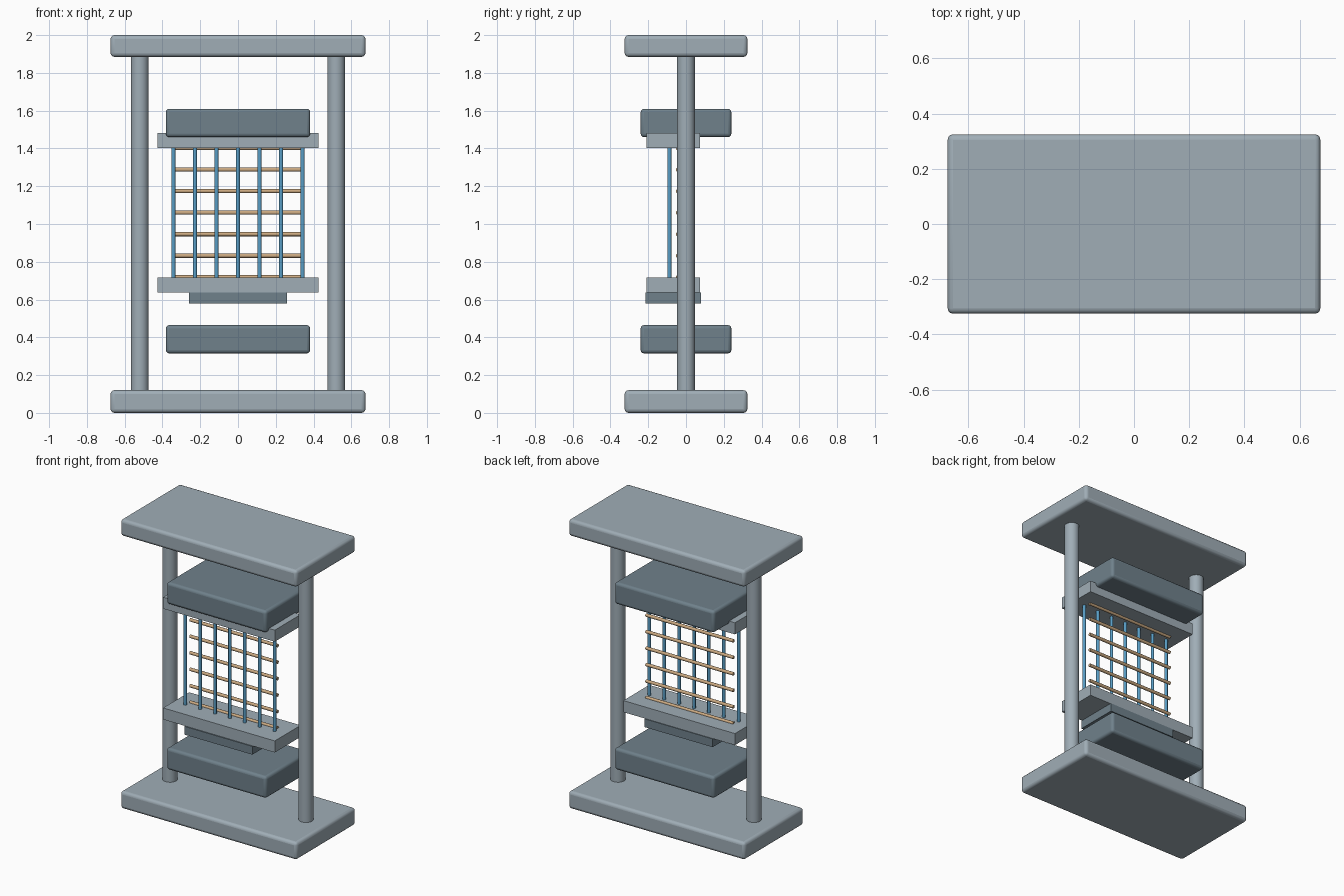
import bpy
import math

if "Cube" in bpy.data.objects:
    bpy.data.objects.remove(bpy.data.objects["Cube"])


def material(name, rgb):
    m = bpy.data.materials.new(name)
    m.diffuse_color = (*rgb, 1)
    m.use_nodes = True
    m.node_tree.nodes["Principled BSDF"].inputs["Base Color"].default_value = m.diffuse_color
    return m


light_steel = material("light steel", (0.35, 0.42, 0.47))
dark_steel = material("dark steel", (0.16, 0.22, 0.26))
blue = material("blue rod", (0.10, 0.34, 0.56))
tan = material("tan rod", (0.60, 0.40, 0.22))


def box(name, x, y, z, mat, bevel=0.0):
    """Box from (min, max) ranges, with optional rounded edges."""
    bpy.ops.mesh.primitive_cube_add(size=1, location=[sum(r) / 2 for r in (x, y, z)])
    ob = bpy.context.object
    ob.name = name
    ob.scale = [r[1] - r[0] for r in (x, y, z)]
    bpy.ops.object.transform_apply(location=False, rotation=False, scale=True)
    ob.data.materials.append(mat)
    if bevel:
        mod = ob.modifiers.new("rounded edges", 'BEVEL')
        mod.width = bevel
        mod.segments = 3
        bpy.ops.object.shade_smooth_by_angle(angle=math.radians(35))


def rod(name, center, radius, length, mat, sides, along_x=False):
    bpy.ops.mesh.primitive_cylinder_add(
        vertices=sides, radius=radius, depth=length, location=center,
        rotation=(0, math.pi / 2 if along_x else 0, 0))
    ob = bpy.context.object
    ob.name = name
    ob.data.materials.append(mat)
    bpy.ops.object.shade_smooth_by_angle(angle=math.radians(40))


# Frame plates and columns
for name, z in (("base_plate", (0, 0.12)), ("top_plate", (1.885, 2))):
    box(name, (-0.675, 0.675), (-0.325, 0.325), z, light_steel, 0.02)
for side, label in ((-1, "left"), (1, "right")):
    rod(label + "_column", (side * 0.52, 0, 1), 0.047, 1.88, light_steel, 32)

# Heavy blocks
for name, z in (("lower_block", (0.315, 0.465)), ("upper_block", (1.46, 1.61))):
    box(name, (-0.382, 0.382), (-0.24, 0.24), z, dark_steel, 0.018)

# Rod holders and the plate beneath the lower one
for name, z in (("lower_holder", (0.637, 0.717)), ("upper_holder", (1.403, 1.483))):
    box(name, (-0.427, 0.427), (-0.208, 0.075), z, light_steel)
box("support_plate", (-0.26, 0.26), (-0.215, 0.08), (0.58, 0.637), dark_steel)

# Upright blue rods
for i in range(7):
    rod(f"upright_rod_{i + 1}", ((i - 3) * 0.114, -0.088, 1.06), 0.011, 0.72, blue, 12)

# Level tan rods
for i in range(7):
    rod(f"level_rod_{i + 1}", (0, -0.043, 0.718 + i * 0.114), 0.011, 0.67, tan, 12, True)
